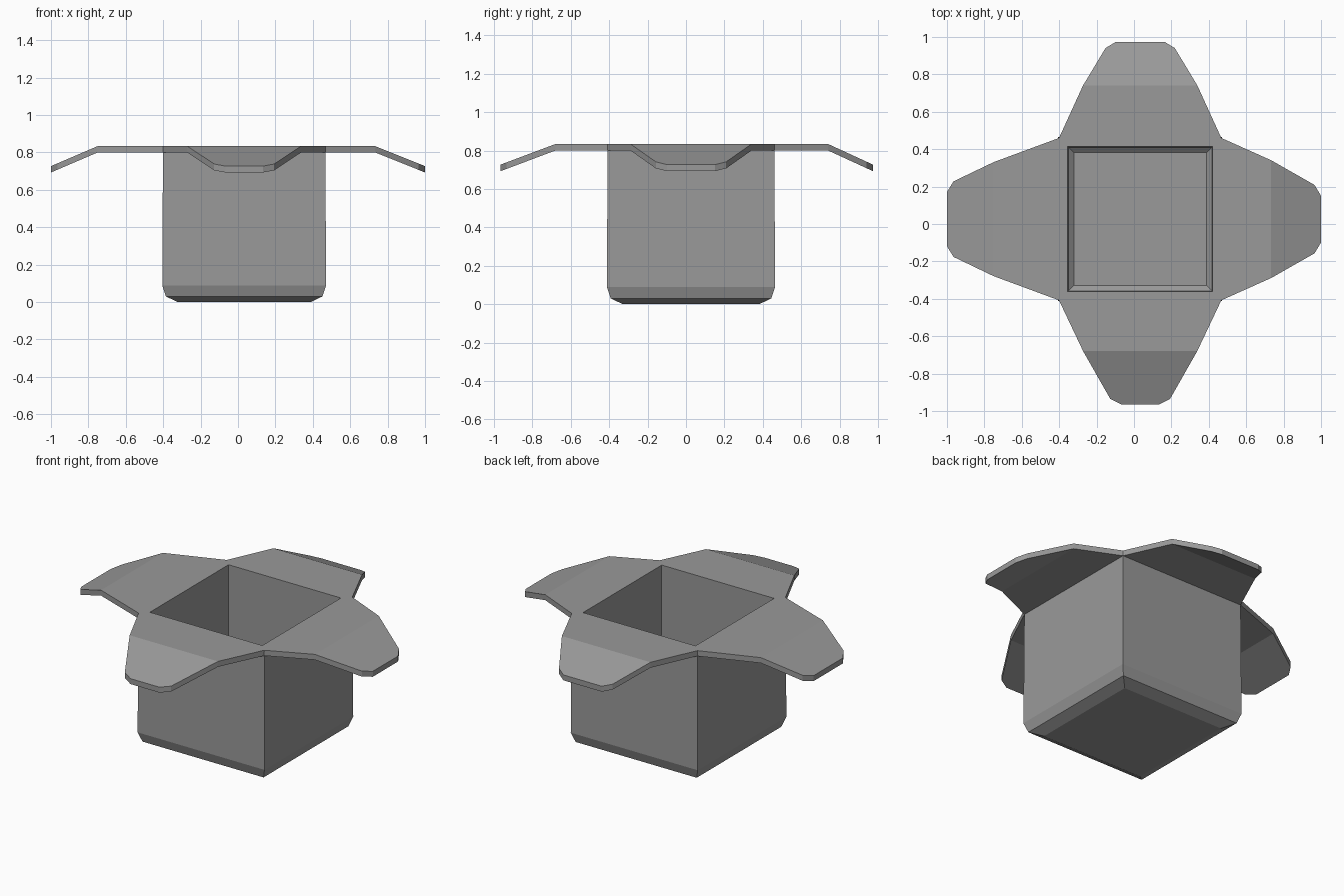
import bpy, bmesh
from math import cos, sin, pi, sqrt
from mathutils import Matrix, Vector

cube = bpy.data.objects.get("Cube")
if cube:
    bpy.data.objects.remove(cube, do_unlink=True)

CENTRE = Vector((0.033, 0.026, 0))
TOP, THICK, HALF = 0.834, 0.034, 0.434

grey = bpy.data.materials.new("plain grey")
grey.use_nodes = True
colour = (0.32, 0.32, 0.32, 1)
grey.diffuse_color = colour
grey.node_tree.nodes["Principled BSDF"].inputs["Base Color"].default_value = colour


def finish(name, bm):
    bmesh.ops.recalc_face_normals(bm, faces=bm.faces)
    mesh = bpy.data.meshes.new(name)
    bm.to_mesh(mesh)
    bm.free()
    mesh.materials.append(grey)
    obj = bpy.data.objects.new(name, mesh)
    obj.location = CENTRE
    bpy.context.collection.objects.link(obj)
    return obj


# Hollow box: square rings swept up the outside, over the rim and down inside
def make_box():
    profile = [(0.355, 0), (0.418, 0.03), (0.438, 0.09), (HALF, TOP),
               (0.388, TOP), (0.39, 0.09), (0.383, 0.06), (0.355, 0.036)]
    bm = bmesh.new()
    rings = []
    for half, z in profile:
        rings.append([bm.verts.new((x * half, y * half, z))
                      for x, y in ((-1, -1), (1, -1), (1, 1), (-1, 1))])
    for low, high in zip(rings, rings[1:]):
        for i in range(4):
            j = (i + 1) % 4
            bm.faces.new((low[i], low[j], high[j], high[i]))
    bm.faces.new(rings[0])
    bm.faces.new(rings[-1])
    finish("box_body", bm)


# Flap: rows of (distance out, half width, drop), running outward along +x
def make_flap(name, angle, rows):
    bm = bmesh.new()
    grid = []
    for out, width, drop in rows:
        grid.append([bm.verts.new((out, side * width, TOP - drop - depth))
                     for side, depth in ((-1, 0), (1, 0), (1, THICK), (-1, THICK))])
    for near, far in zip(grid, grid[1:]):
        for i in range(4):
            j = (i + 1) % 4
            bm.faces.new((near[i], near[j], far[j], far[i]))
    bm.faces.new(grid[0])
    bm.faces.new(grid[-1])
    bmesh.ops.rotate(bm, verts=bm.verts, matrix=Matrix.Rotation(angle, 3, 'Z'))
    finish(name, bm)


make_box()

# Per flap: bend distance and half width, then the shoulder and tip
flaps = {
    "left_flap": (0, (0.70, 0.315), (0.932, 0.183), (0.967, 0.125)),
    "back_flap": (pi / 2, (0.714, 0.306), (0.915, 0.185), (0.947, 0.132)),
    "right_flap": (pi, (0.783, 0.305), (0.998, 0.202), (1.033, 0.145)),
    "front_flap": (-pi / 2, (0.706, 0.305), (0.961, 0.16), (0.991, 0.10)),
}
TIP_DROP = 0.107
for name, (angle, bend, shoulder, tip) in flaps.items():
    share = (shoulder[0] - bend[0]) / (tip[0] - bend[0])
    make_flap(name, angle, [(HALF, HALF, 0), (*bend, 0),
                            (*shoulder, TIP_DROP * share), (*tip, TIP_DROP)])
